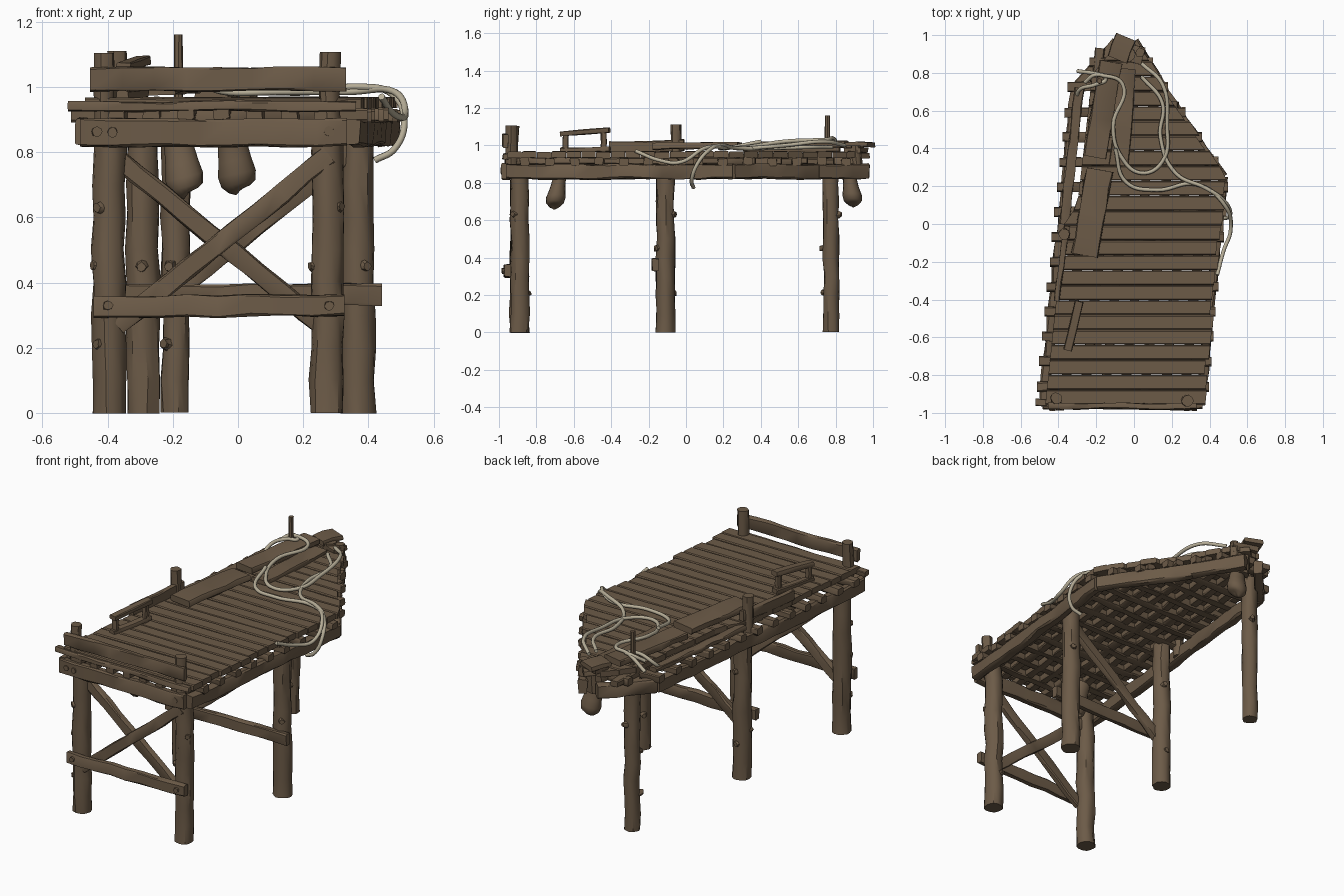
import bpy, math, random
from mathutils import Vector

random.seed(4)
cube = bpy.data.objects.get("Cube")
if cube:
    bpy.data.objects.remove(cube)


def material(name, col):
    m = bpy.data.materials.new(name)
    m.use_nodes = True
    m.diffuse_color = (*col, 1)
    bsdf = m.node_tree.nodes["Principled BSDF"]
    bsdf.inputs["Base Color"].default_value = (*col, 1)
    bsdf.inputs["Roughness"].default_value = 0.9
    return m


WOOD = material("weathered_wood", (0.150, 0.104, 0.064))
ROPE = material("pale_rope", (0.47, 0.42, 0.31))


def loft(name, rings, angle=35):
    """Skin a list of point rings and cap both ends."""
    n = len(rings[0])
    faces = [tuple(range(n))[::-1], tuple(range(len(rings) * n - n, len(rings) * n))]
    for r in range(len(rings) - 1):
        for i in range(n):
            j = (i + 1) % n
            faces.append((r * n + i, r * n + j, r * n + n + j, r * n + n + i))
    me = bpy.data.meshes.new(name)
    me.from_pydata([p for ring in rings for p in ring], [], faces)
    me.materials.append(WOOD)
    ob = bpy.data.objects.new(name, me)
    bpy.context.collection.objects.link(ob)
    bpy.ops.object.select_all(action='DESELECT')
    ob.select_set(True)
    bpy.context.view_layer.objects.active = ob
    bpy.ops.object.mode_set(mode='EDIT')
    bpy.ops.mesh.select_all(action='SELECT')
    bpy.ops.mesh.normals_make_consistent(inside=False)
    bpy.ops.object.mode_set(mode='OBJECT')
    bpy.ops.object.shade_smooth_by_angle(angle=math.radians(angle))
    return ob


def circle(r, n=14):
    return [(r * math.cos(math.tau * i / n), r * math.sin(math.tau * i / n)) for i in range(n)]


def plank(w, h):
    """Rectangle section with chipped corners."""
    a, b, c = w / 2, h / 2, min(w, h) * 0.15
    return [(a, c - b), (a, b - c), (a - c, b), (c - a, b),
            (-a, b - c), (-a, c - b), (c - a, -b), (a - c, -b)]


def rod(name, p, q, section, rough=0.003, taper=1.0, step=0.09):
    """Sweep a section from p to q with a hand-hewn wobble."""
    p, q = Vector(p), Vector(q)
    d = (q - p).normalized()
    side = d.cross(Vector((0, 0, 1)))
    side = side.normalized() if side.length > 0.1 else Vector((1, 0, 0))
    up = side.cross(d)
    count = max(2, int((q - p).length / step))
    rings = []
    for k in range(count + 1):
        t = k / count
        s = 1 + (taper - 1) * t
        drift = Vector([random.uniform(-rough, rough) for _ in range(3)])
        rings.append([p.lerp(q, t) + drift
                      + side * (u * s + random.uniform(-rough, rough))
                      + up * (v * s + random.uniform(-rough, rough)) for u, v in section])
    return loft(name, rings)


def at(table, y):
    """Outline x at a given y."""
    for (y0, x0), (y1, x1) in zip(table, table[1:]):
        if y <= y1:
            return x0 + (x1 - x0) * max(0, y - y0) / (y1 - y0)
    return table[-1][1]


LEFT = [(-0.96, -0.48), (0.72, -0.31), (0.97, -0.09)]
DECK_LEFT = [(-0.96, -0.47), (0.0, -0.37), (0.1, -0.30), (0.8, -0.22), (0.96, -0.08)]
RIGHT = [(-0.96, 0.35), (0.25, 0.47), (0.7, 0.16), (0.97, 0.0)]

# Legs
LEGS = {"front_left": (0.275, -0.89), "front_right": (-0.395, -0.89),
        "middle_left": (0.367, -0.11), "middle_right": (-0.293, -0.11),
        "back": (-0.192, 0.775)}
for key, (x, y) in LEGS.items():
    r = 0.042 if key == "back" else 0.052
    rod(key + "_leg", (x, y, 0), (x, y, 0.9), circle(r), 0.004, 1.05 if key == "back" else 0.92)
    for z in (0.21, 0.45, 0.63):
        a = random.uniform(0, math.tau)
        d = Vector((math.cos(a), math.sin(a), 0))
        c = Vector((x, y, z))
        rod(key + "_knot", c + d * 0.03, c + d * 0.06, circle(0.022, 8), 0.003, 0.6)

# Cross braces and ties
brace = plank(0.035, 0.06)
rod("front_brace_a", (-0.38, -0.89, 0.79), (0.28, -0.89, 0.25), brace)
rod("front_brace_b", (0.28, -0.92, 0.79), (-0.37, -0.92, 0.27), brace)
rod("front_tie", (-0.445, -0.955, 0.325), (0.325, -0.955, 0.33), plank(0.035, 0.065))
rod("middle_brace", (0.36, -0.12, 0.82), (-0.33, -0.12, 0.26), brace)
rod("middle_tie", (-0.35, -0.165, 0.36), (0.44, -0.165, 0.365), plank(0.035, 0.065))

# Perimeter beams
edge = plank(0.05, 0.08)
for name, table in (("right_beam", LEFT), ("left_beam", RIGHT)):
    for (y0, x0), (y1, x1) in zip(table, table[1:]):
        rod(name, (x0, y0, 0.86), (x1, y1, 0.86), edge, 0.004)
rod("front_beam", (-0.485, -0.955, 0.86), (0.335, -0.965, 0.86), plank(0.045, 0.085))
rod("front_edge_board", (-0.52, -0.945, 0.94), (0.36, -0.96, 0.94), plank(0.04, 0.03))

# Joist lattice below the deck
for k in range(14):
    y = -0.86 + 0.132 * k
    rod("cross_joist", (at(LEFT, y) - 0.045, y, 0.913), (at(RIGHT, y) + 0.035, y, 0.913),
        plank(0.05, 0.04))
for k in range(7):
    x, y = -0.37 + 0.105 * k, -0.95
    while y < 0.93 and x + 0.1 * (y + 0.95) < at(RIGHT, y):
        y += 0.02
    rod("long_joist", (x, -0.965, 0.915), (x + 0.1 * (y + 0.95), y, 0.915), plank(0.05, 0.035))

# Deck planks
step = 0.079
for k in range(24):
    y0, lift = -0.955 + step * k, random.uniform(-0.003, 0.003)
    y1 = y0 + step - 0.002
    jag = random.uniform(-0.012, 0.014)
    rings = []
    for i in range(7):
        t, ring = i / 6, []
        bow = random.uniform(-0.002, 0.002) + lift
        for y, z in ((y0, 0.934), (y0, 0.962), (y0 + 0.006, 0.967),
                     (y1 - 0.006, 0.967), (y1, 0.962), (y1, 0.934)):
            a, b = at(DECK_LEFT, y), at(RIGHT, y) + 0.015 + jag
            ring.append(Vector((a + (b - a) * t, y, z + bow)))
        rings.append(ring)
    loft("deck_plank", rings)

# Loose boards on the deck
rod("loose_board", (-0.26, -0.165, 0.995), (-0.18, 0.285, 1.0), plank(0.14, 0.035))
rod("loose_board", (-0.21, 0.35, 1.0), (-0.12, 0.86, 1.005), plank(0.12, 0.035))
rod("loose_board", (-0.08, 0.31, 0.976), (-0.04, 0.82, 0.976), plank(0.1, 0.025))
rod("edge_board", (-0.37, 0.0, 0.945), (-0.29, 0.72, 0.945), plank(0.05, 0.025))

# Front railing
for x, y in ((-0.41, -0.925), (0.283, -0.935)):
    rod("rail_post", (x, y, 0.85), (x, y, 1.105), circle(0.031, 10))
rod("front_rail", (-0.455, -0.962, 1.022), (0.33, -0.966, 1.024), plank(0.03, 0.072))

# Side rail and mooring posts
rod("side_post", (-0.37, -0.055, 0.84), (-0.37, -0.055, 1.11), circle(0.03, 10))
rod("side_rail", (-0.41, -0.41, 0.99), (-0.355, -0.01, 1.0), plank(0.03, 0.06))
rod("mooring_pole", (-0.182, 0.757, 0.88), (-0.182, 0.757, 1.16), circle(0.014, 8), 0.001)

# Cleat handle
foot, head = Vector((-0.355, -0.67, 0)), Vector((-0.29, -0.41, 0))
rod("cleat_bar", foot + Vector((0, 0, 1.065)), head + Vector((0, 0, 1.08)), plank(0.045, 0.028))
rod("cleat_base", foot + Vector((0, 0, 0.978)), head + Vector((0, 0, 0.978)), plank(0.04, 0.025))
for t in (0.1, 0.88):
    c = foot.lerp(head, t)
    rod("cleat_leg", c + Vector((0, 0, 0.96)), c + Vector((0, 0, 1.07)), plank(0.03, 0.03), 0.002)

# Stacked blocks and stub at the tip
rod("tip_post", (-0.03, 0.9, 0.82), (-0.03, 0.9, 1.0), circle(0.04, 10))
rod("tip_block", (-0.09, 0.87, 1.003), (-0.04, 0.99, 1.005), plank(0.11, 0.026))
rod("tip_block", (-0.10, 0.93, 0.975), (0.05, 0.89, 0.975), plank(0.09, 0.028))
rod("tip_block", (-0.08, 0.87, 0.945), (0.01, 0.95, 0.945), plank(0.09, 0.028))
rod("tip_stub", (0.035, 0.91, 0.9), (0.035, 0.91, 1.0), circle(0.025, 10))

# Pegs through the beams
for x in (-0.435, -0.385, 0.28):
    rod("front_peg", (x, -0.96, 0.862), (x, -0.99, 0.862), circle(0.016, 8), 0.002)
for x in (-0.40, 0.28):
    rod("tie_peg", (x, -0.96, 0.33), (x, -0.985, 0.33), circle(0.014, 8), 0.002)


# Hanging fenders
def fender(name, top, lean):
    rings = []
    for t, rx, ry in ((0, .042, .034), (.25, .044, .036), (.5, .05, .042),
                      (.72, .058, .052), (.88, .052, .048), (.97, .032, .03), (1, .01, .01)):
        c = Vector(top) + Vector((lean[0] * t, lean[1] * t, -0.19 * t))
        rings.append([c + Vector((u * rx, v * ry, u * lean[0] * 0.4)) for u, v in circle(1, 16)])
    loft(name, rings, 60)


fender("front_fender", (-0.19, -0.67, 0.86), (0.035, -0.035))
fender("tip_fender", (-0.025, 0.87, 0.87), (0.03, 0.025))


# Ropes
def rope(name, pts):
    cu = bpy.data.curves.new(name, 'CURVE')
    cu.dimensions = '3D'
    cu.bevel_depth, cu.bevel_resolution, cu.resolution_u = 0.0105, 2, 8
    sp = cu.splines.new('BEZIER')
    sp.bezier_points.add(len(pts) - 1)
    for bp, co in zip(sp.bezier_points, pts):
        bp.co = co
        bp.handle_left_type = bp.handle_right_type = 'AUTO'
    cu.use_fill_caps = True
    cu.materials.append(ROPE)
    bpy.context.collection.objects.link(bpy.data.objects.new(name, cu))


rope("coil_rope", [(0.04, 0.85, 1.0), (0.15, 0.74, 1.02), (0.175, 0.53, 1.0), (0.15, 0.33, 0.985),
                   (0.04, 0.27, 0.985), (-0.07, 0.36, 0.995), (-0.11, 0.52, 1.02),
                   (-0.06, 0.74, 1.03), (-0.18, 0.79, 1.035), (-0.3, 0.81, 0.97)])
rope("long_rope", [(-0.1, 0.4, 1.02), (-0.04, 0.22, 0.985), (0.12, 0.18, 0.985), (0.33, 0.21, 0.985),
                   (0.48, 0.10, 0.985), (0.512, -0.03, 0.91), (0.475, -0.14, 0.92), (0.44, -0.27, 0.97)])
rope("loop_rope", [(0.04, 0.78, 0.99), (0.15, 0.64, 0.99), (0.14, 0.46, 0.985), (0.22, 0.27, 0.985),
                   (0.38, 0.19, 1.0), (0.47, 0.13, 0.98), (0.51, 0.06, 0.9), (0.48, 0.03, 0.81),
                   (0.42, 0.04, 0.775)])
rope("post_rope", [(-0.3, 0.65, 0.92), (-0.29, 0.71, 0.98), (-0.2, 0.74, 1.03), (-0.15, 0.77, 1.03),
                   (-0.2, 0.79, 1.035), (-0.26, 0.75, 1.0)])
